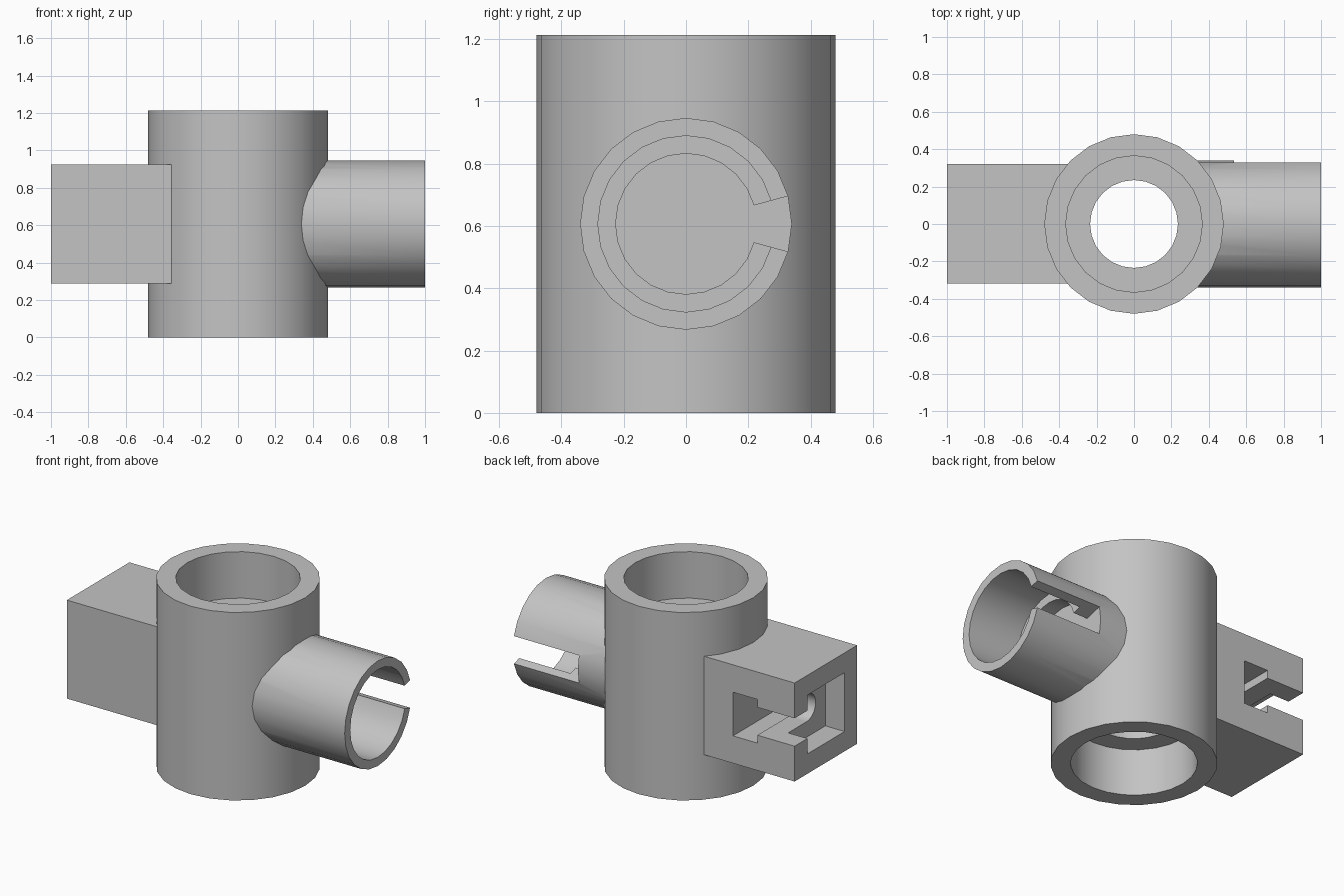
import bpy
import math

cube = bpy.data.objects.get("Cube")
if cube:
    bpy.data.objects.remove(cube, do_unlink=True)

MID = 0.607          # height of the side axes
HEIGHT = 1.214

grey = bpy.data.materials.new("plain_grey")
grey.use_nodes = True
tint = (0.55, 0.55, 0.55, 1)
grey.diffuse_color = tint
grey.node_tree.nodes["Principled BSDF"].inputs["Base Color"].default_value = tint


def upright(name, radius, z0, z1, sides=24):
    bpy.ops.mesh.primitive_cylinder_add(vertices=sides, radius=radius, depth=z1 - z0,
                                        location=(0, 0, (z0 + z1) / 2))
    ob = bpy.context.object
    ob.name = name
    return ob


def lying(name, radius, x0, x1):
    bpy.ops.mesh.primitive_cylinder_add(vertices=24, radius=radius, depth=x1 - x0,
                                        location=((x0 + x1) / 2, 0, MID),
                                        rotation=(0, math.pi / 2, 0))
    ob = bpy.context.object
    ob.name = name
    return ob


def block(name, x0, x1, y0, y1, half_z):
    bpy.ops.mesh.primitive_cube_add(size=1, location=((x0 + x1) / 2, (y0 + y1) / 2, MID))
    ob = bpy.context.object
    ob.name = name
    ob.scale = (x1 - x0, y1 - y0, 2 * half_z)
    return ob


def wedge(name, x0, x1, reach, angle):
    h = reach * math.tan(angle)
    verts = [(x, y, MID + z) for x in (x0, x1) for y, z in ((0, 0), (reach, -h), (reach, h))]
    faces = [(0, 2, 1), (3, 4, 5), (0, 1, 4, 3), (1, 2, 5, 4), (2, 0, 3, 5)]
    mesh = bpy.data.meshes.new(name)
    mesh.from_pydata(verts, [], faces)
    ob = bpy.data.objects.new(name, mesh)
    bpy.context.collection.objects.link(ob)
    return ob


def carve(part, *cutters):
    """Subtract every cutter, then shade and colour the part."""
    bpy.context.view_layer.update()
    bpy.ops.object.select_all(action="DESELECT")
    part.select_set(True)
    bpy.context.view_layer.objects.active = part
    for cutter in cutters:
        cutter.hide_render = True
        mod = part.modifiers.new("cut", "BOOLEAN")
        mod.operation = "DIFFERENCE"
        mod.solver = "EXACT"
        mod.object = cutter
        bpy.ops.object.modifier_apply(modifier=mod.name)
        bpy.data.objects.remove(cutter, do_unlink=True)
    part.data.materials.clear()
    part.data.materials.append(grey)
    bpy.ops.object.shade_smooth_by_angle(angle=math.radians(30))


# Upright sleeve: through bore with a wider socket at each end
carve(upright("upright_sleeve", 0.48, 0, HEIGHT),
      upright("bore", 0.235, -0.1, HEIGHT + 0.1),
      upright("lower_socket", 0.365, -0.1, 0.30),
      upright("upper_socket", 0.365, HEIGHT - 0.30, HEIGHT + 0.1))

# Side tube: stepped blind socket, split along its back
carve(lying("side_tube", 0.34, 0.2, 1),
      upright("core", 0.42, -0.1, HEIGHT + 0.1, 48),
      lying("inner_socket", 0.226, 0.535, 1.1),
      lying("outer_socket", 0.283, 0.635, 1.1),
      wedge("split", 0.535, 1.1, 0.5, math.radians(15.2)))

# Clamp block: end recess, rounded shaft slot and wider head pocket
carve(block("clamp_block", -1, -0.25, -0.318, 0.32, 0.318),
      upright("core", 0.42, -0.1, HEIGHT + 0.1, 48),
      block("end_recess", -1.1, -0.863, -0.19, 0.19, 0.19),
      block("shaft_slot", -1.1, -0.70, 0, 0.4, 0.09),
      lying("shaft_slot_end", 0.09, -1.1, -0.70),
      block("head_pocket", -0.734, -0.56, -0.141, 0.4, 0.141))
